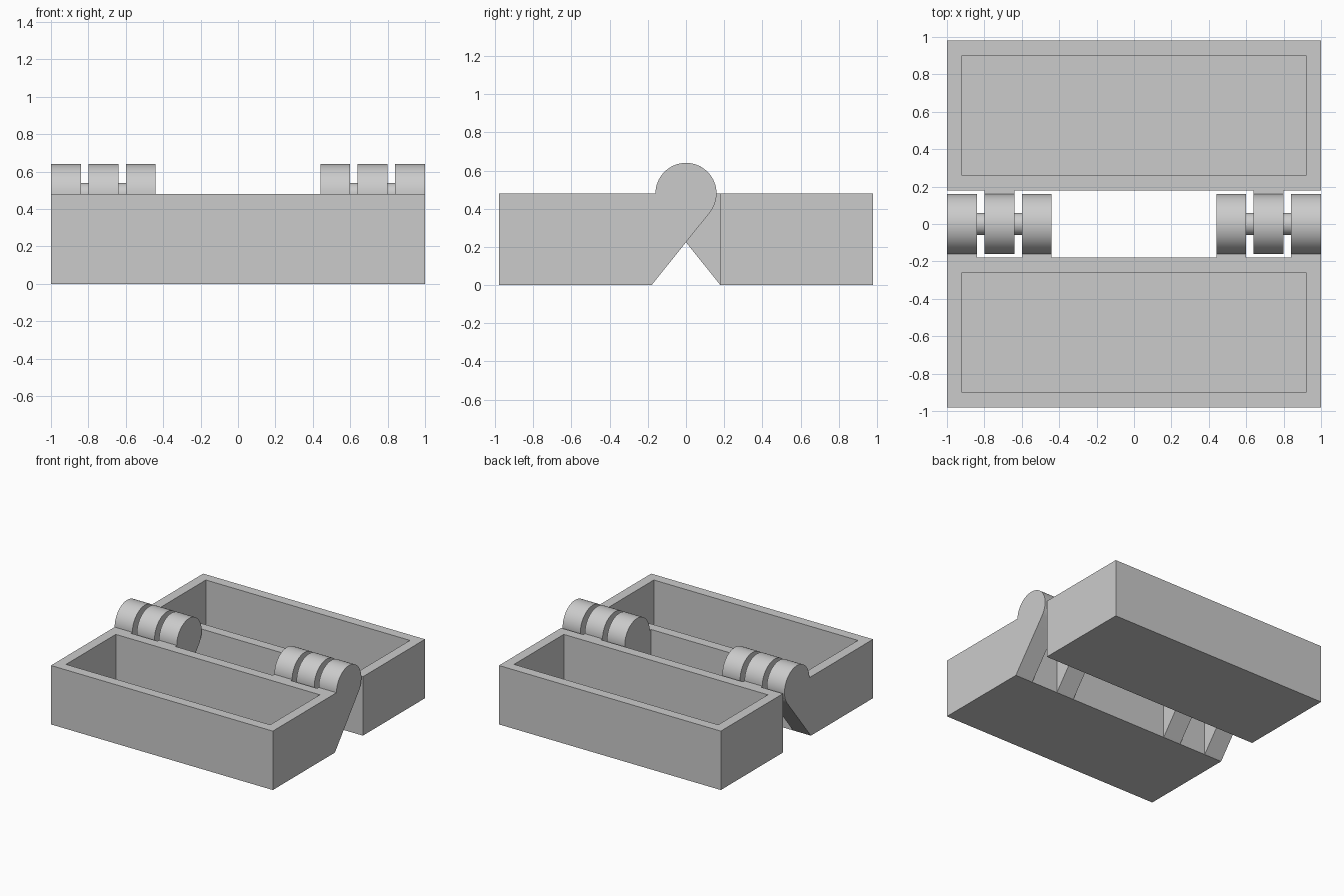
import bpy, bmesh, math

cube = bpy.data.objects.get("Cube")
if cube:
    bpy.data.objects.remove(cube, do_unlink=True)

LENGTH, HEIGHT, WALL = 2.0, 0.48, 0.08
NEAR, FAR = 0.18, 0.98           # tray extent away from the hinge axis
RADIUS, PIN_RADIUS, KNUCKLE = 0.16, 0.06, 0.16

grey = bpy.data.materials.new("light grey plastic")
grey.use_nodes = True
grey.diffuse_color = (0.6, 0.6, 0.6, 1)
grey.node_tree.nodes["Principled BSDF"].inputs["Base Color"].default_value = (0.6, 0.6, 0.6, 1)


def prism(name, outline, x0, x1):
    """Extrude a (y, z) outline along x."""
    bm = bmesh.new()
    face = bm.faces.new([bm.verts.new((x0, y, z)) for y, z in outline])
    new = bmesh.ops.extrude_face_region(bm, geom=[face])["geom"]
    verts = [v for v in new if isinstance(v, bmesh.types.BMVert)]
    bmesh.ops.translate(bm, verts=verts, vec=(x1 - x0, 0, 0))
    bmesh.ops.recalc_face_normals(bm, faces=bm.faces)
    mesh = bpy.data.meshes.new(name)
    bm.to_mesh(mesh)
    bm.free()
    mesh.materials.append(grey)
    obj = bpy.data.objects.new(name, mesh)
    bpy.context.collection.objects.link(obj)
    return obj


def activate(obj):
    bpy.ops.object.select_all(action="DESELECT")
    obj.select_set(True)
    bpy.context.view_layer.objects.active = obj


def combine(obj, tool, operation):
    activate(obj)
    mod = obj.modifiers.new("combine", "BOOLEAN")
    mod.operation, mod.solver, mod.object = operation, "EXACT", tool
    bpy.ops.object.modifier_apply(modifier=mod.name)
    bpy.data.objects.remove(tool, do_unlink=True)


def smooth(obj):
    activate(obj)
    bpy.ops.object.shade_smooth_by_angle(angle=math.radians(25))


def rectangle(y0, y1, z0, z1):
    return [(y0, z0), (y1, z0), (y1, z1), (y0, z1)]


def knuckle_outline(side):
    """Round barrel with a straight web running tangentially to the tray's foot."""
    end = math.atan2(-HEIGHT, -NEAR) + math.acos(RADIUS / math.hypot(NEAR, HEIGHT))
    steps = 40
    points = [(-NEAR, 0), (-NEAR, HEIGHT)]
    for i in range(steps + 1):
        a = math.pi + (end - math.pi) * i / steps
        points.append((RADIUS * math.cos(a), HEIGHT + RADIUS * math.sin(a)))
    return [(-side * y, z) for y, z in points]


def tray(name, side, knuckle_starts):
    body = prism(name, rectangle(side * NEAR, side * FAR, 0, HEIGHT), -LENGTH / 2, LENGTH / 2)
    # Open cavity
    inner = rectangle(side * (NEAR + WALL), side * (FAR - WALL), WALL, HEIGHT + WALL)
    combine(body, prism("cavity", inner, WALL - LENGTH / 2, LENGTH / 2 - WALL), "DIFFERENCE")
    # Hinge knuckles, mirrored left and right
    for x in knuckle_starts:
        for x0 in (x, -x - KNUCKLE):
            combine(body, prism("knuckle", knuckle_outline(side), x0, x0 + KNUCKLE), "UNION")
    smooth(body)


tray("front_tray", -1, (0.44, 0.84))
tray("back_tray", 1, (0.64,))

# Hinge pins bridging the gaps between knuckles
circle = [(PIN_RADIUS * math.cos(t * math.tau / 48), HEIGHT + PIN_RADIUS * math.sin(t * math.tau / 48))
          for t in range(48)]
for name, x0 in (("left_hinge_pin", 0.56), ("right_hinge_pin", -0.88)):
    smooth(prism(name, circle, x0, x0 + 0.32))
